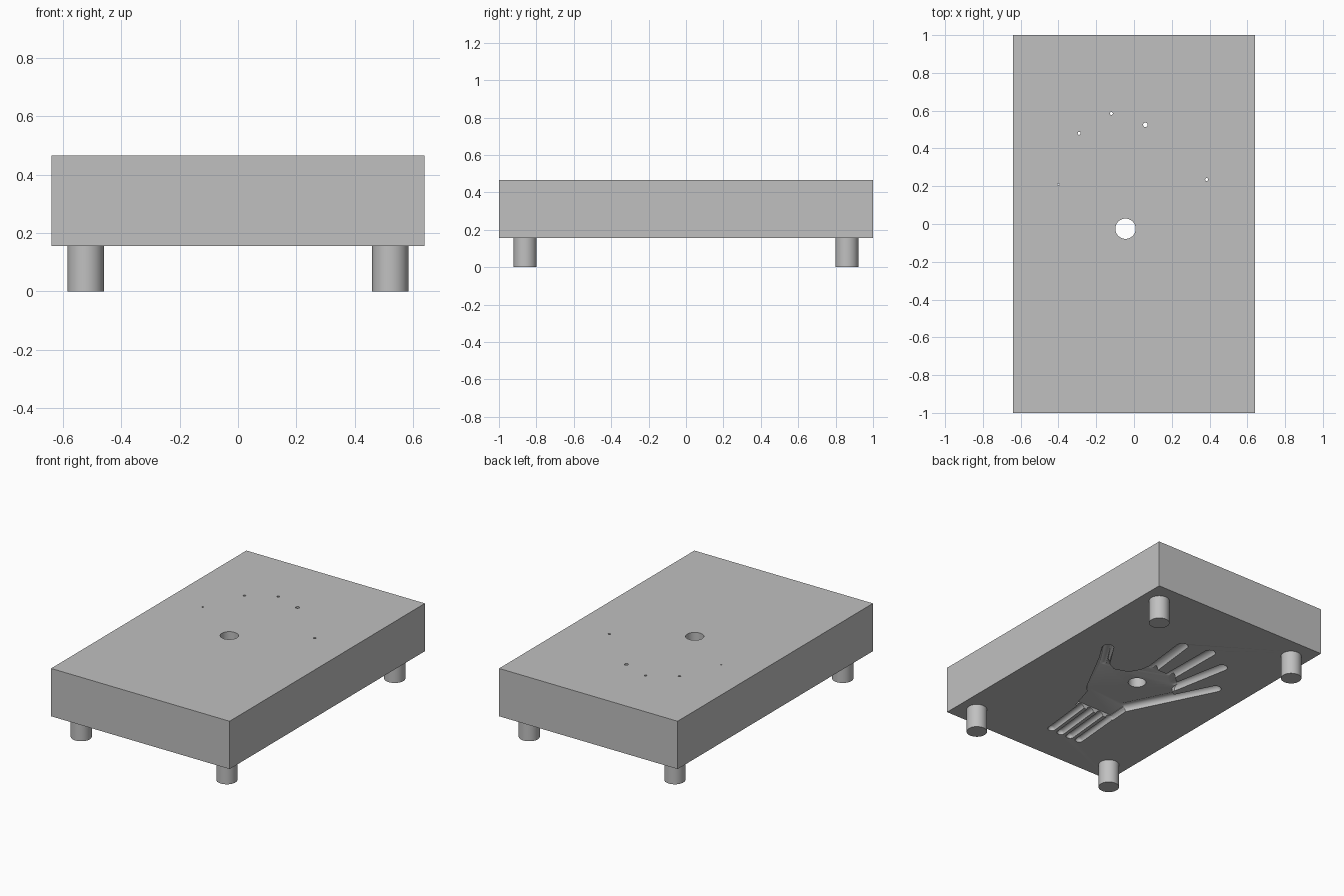
import bpy
import bmesh
from mathutils import Vector, Matrix

if "Cube" in bpy.data.objects:
    bpy.data.objects.remove(bpy.data.objects["Cube"], do_unlink=True)

BASE, TOP = 0.155, 0.465
CUT_DEPTH = 0.03

grey = bpy.data.materials.new("plain_grey")
grey.use_nodes = True
grey.diffuse_color = (0.53, 0.53, 0.53, 1)
grey.node_tree.nodes["Principled BSDF"].inputs["Base Color"].default_value = grey.diffuse_color


def make_object(name, bm):
    bmesh.ops.recalc_face_normals(bm, faces=bm.faces)
    mesh = bpy.data.meshes.new(name)
    bm.to_mesh(mesh)
    bm.free()
    mesh.materials.append(grey)
    obj = bpy.data.objects.new(name, mesh)
    bpy.context.collection.objects.link(obj)
    return obj


def cylinder(name, x, y, radius, z0, z1, sides=48):
    bm = bmesh.new()
    bmesh.ops.create_cone(bm, cap_ends=True, segments=sides, radius1=radius, radius2=radius,
                          depth=z1 - z0, matrix=Matrix.Translation((x, y, (z0 + z1) / 2)))
    return make_object(name, bm)


def capsule(name, start, end, radius):
    """Round-ended rod lying in the underside plane: a sphere split and stretched."""
    a, b = Vector((*start, BASE)), Vector((*end, BASE))
    axis = b - a
    bm = bmesh.new()
    bmesh.ops.create_uvsphere(bm, u_segments=24, v_segments=13, radius=radius)
    for v in bm.verts:
        v.co.z += axis.length / 2 * (1 if v.co.z > 0 else -1)
    turn = axis.to_track_quat("Z", "Y").to_matrix().to_4x4()
    bmesh.ops.transform(bm, matrix=Matrix.Translation((a + b) / 2) @ turn, verts=bm.verts)
    return make_object(name, bm)


def prism(name, outline, z0, z1):
    bm = bmesh.new()
    face = bm.faces.new([bm.verts.new((x, y, z0)) for x, y in outline])
    side = bmesh.ops.extrude_face_region(bm, geom=[face])
    verts = [g for g in side["geom"] if isinstance(g, bmesh.types.BMVert)]
    bmesh.ops.translate(bm, vec=(0, 0, z1 - z0), verts=verts)
    return make_object(name, bm)


def carve(target, cutter):
    """Subtract the cutter, keep the resulting mesh and discard the cutter."""
    cutter.hide_render = True
    mod = target.modifiers.new("carve", "BOOLEAN")
    mod.operation = "DIFFERENCE"
    mod.solver = "EXACT"
    mod.object = cutter
    graph = bpy.context.evaluated_depsgraph_get()
    result = bpy.data.meshes.new_from_object(target.evaluated_get(graph))
    target.modifiers.clear()
    target.data = result
    bpy.data.objects.remove(cutter, do_unlink=True)


def smooth(obj):
    bpy.ops.object.select_all(action="DESELECT")
    obj.select_set(True)
    bpy.context.view_layer.objects.active = obj
    bpy.ops.object.shade_smooth_by_angle(angle=0.6)


# Main slab
block = prism("mould_block", [(-0.64, -1), (0.64, -1), (0.64, 1), (-0.64, 1)], BASE, TOP)

# Flat palm recess in the underside
palm = [(0.41, 0.2), (0.19, -0.22), (0.15, -0.26), (0.1, -0.43), (-0.175, -0.43),
        (-0.165, -0.28), (-0.31, 0.03), (-0.25, 0.06), (-0.24, 0.13), (-0.15, 0.21),
        (0.02, 0.21), (0.055, 0.24), (0.07, 0.15), (0.11, 0.08), (0.2, 0.05),
        (0.28, 0.09), (0.37, 0.22)]
carve(block, prism("palm_cutter", palm, BASE - 0.1, BASE + CUT_DEPTH))

# Rounded channels: thumb, fingers and outer edge of the palm
for start, end in [((0.395, 0.225), (0.27, 0.03)), ((0.06, 0.525), (0.02, 0.18)),
                   ((-0.12, 0.57), (-0.115, 0.18)), ((-0.29, 0.48), (-0.22, 0.11)),
                   ((-0.425, 0.26), (-0.155, -0.28))]:
    carve(block, capsule("finger_cutter", start, end, 0.036))

# Parallel channels at the wrist
for i in range(4):
    carve(block, capsule("wrist_cutter", (0.064 - 0.075 * i, -0.4), (0.025 - 0.072 * i, -0.745), 0.025))
carve(block, capsule("wrist_edge_cutter", (-0.155, -0.28), (-0.165, -0.42), 0.028))

# Filling hole and fingertip vents through the slab
for x, y, radius in [(-0.045, -0.025, 0.054), (0.06, 0.525, 0.012), (-0.12, 0.585, 0.008),
                     (-0.29, 0.48, 0.008), (0.385, 0.235, 0.008), (-0.4, 0.21, 0.005)]:
    carve(block, cylinder("hole_cutter", x, y, radius, BASE - 0.1, TOP + 0.1, 32))
smooth(block)

# Four round feet
for y_name, y in (("front", -0.86), ("back", 0.86)):
    for x_name, x in (("right", -0.522), ("left", 0.522)):
        smooth(cylinder(f"{y_name}_{x_name}_foot", x, y, 0.062, 0, BASE))
